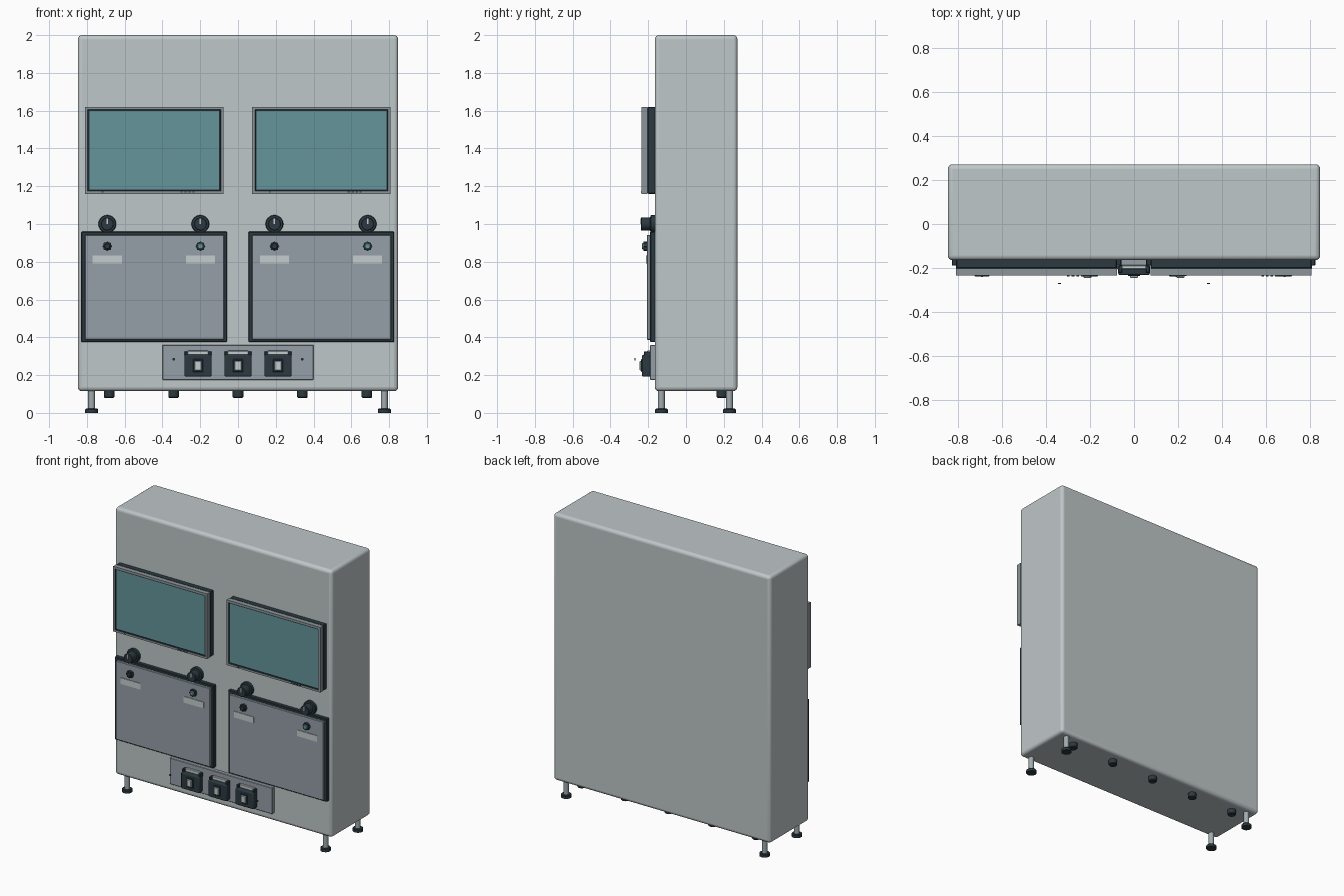
import bpy, bmesh, math
from mathutils import Matrix

if "Cube" in bpy.data.objects:
    bpy.data.objects.remove(bpy.data.objects["Cube"])


def colour(name, r, g, b):
    m = bpy.data.materials.new(name)
    m.diffuse_color = (r, g, b, 1)
    m.use_nodes = True
    m.node_tree.nodes["Principled BSDF"].inputs["Base Color"].default_value = m.diffuse_color
    return m


BODY = colour("pale grey shell", 0.52, 0.57, 0.58)
PANEL = colour("blue grey panel", 0.30, 0.35, 0.39)
TRIM = colour("mid grey trim", 0.26, 0.30, 0.32)
DARK = colour("dark slate", 0.025, 0.042, 0.052)
GLASS = colour("teal glass", 0.13, 0.30, 0.33)
LIGHT = colour("light label", 0.56, 0.61, 0.62)
METAL = colour("steel", 0.36, 0.41, 0.43)


def finish(name, bm, mats, bevel=0, segs=1):
    bmesh.ops.recalc_face_normals(bm, faces=bm.faces[:])
    me = bpy.data.meshes.new(name)
    bm.to_mesh(me)
    bm.free()
    for m in mats:
        me.materials.append(m)
    ob = bpy.data.objects.new(name, me)
    bpy.context.collection.objects.link(ob)
    if bevel:
        mod = ob.modifiers.new("bevel", 'BEVEL')
        mod.width, mod.segments = bevel, segs
        mod.limit_method = 'ANGLE'
    if segs > 1:
        smooth(ob)
    return ob


def smooth(ob):
    bpy.ops.object.select_all(action='DESELECT')
    ob.select_set(True)
    bpy.context.view_layer.objects.active = ob
    bpy.ops.object.shade_smooth_by_angle(angle=math.radians(35))


def box(name, x0, x1, y0, y1, z0, z1, mat, bevel=0, segs=1, steps=()):
    """Box whose front face is stepped by (inset, push back, ring slot, centre slot)."""
    bm = bmesh.new()
    bmesh.ops.create_cube(bm, size=1)
    for v in bm.verts:
        v.co = ((x0 + x1) / 2 + v.co.x * (x1 - x0),
                (y0 + y1) / 2 + v.co.y * (y1 - y0),
                (z0 + z1) / 2 + v.co.z * (z1 - z0))
    bm.normal_update()
    front = min(bm.faces, key=lambda f: f.calc_center_median().y)
    for inset, push, ring, centre in steps:
        r = bmesh.ops.inset_region(bm, faces=[front], thickness=inset, use_even_offset=True)
        for f in r["faces"]:
            f.material_index = ring
        front.material_index = centre
        for v in front.verts:
            v.co.y += push
        bm.normal_update()
    mats = mat if isinstance(mat, list) else [mat]
    return finish(name, bm, mats, bevel, segs)


def lathe(name, x, y, z, axis, profile, mat, n=24, lobe=0):
    """Solid of revolution from (radius, distance) pairs, along -y or up."""
    bm = bmesh.new()
    rings = []
    for r, d in profile:
        ring = []
        for i in range(n):
            a = 2 * math.pi * i / n
            q = r * (1 - lobe * (i % 2))
            ring.append(bm.verts.new((q * math.cos(a), q * math.sin(a), d)))
        rings.append(ring)
    for a, b in zip(rings, rings[1:]):
        for i in range(n):
            bm.faces.new((a[i], a[(i + 1) % n], b[(i + 1) % n], b[i]))
    bm.faces.new(rings[0])
    bm.faces.new(rings[-1])
    rot = Matrix.Rotation(math.pi / 2, 4, 'X') if axis == 'FRONT' else Matrix()
    bm.transform(Matrix.Translation((x, y, z)) @ rot)
    ob = finish(name, bm, [mat])
    if not lobe:
        smooth(ob)
    return ob


# Cabinet shell
box("cabinet", -0.848, 0.848, -0.165, 0.272, 0.115, 2.0, BODY, 0.022, 4)

# Two displays: dark mount behind, grey bezel with recessed glass in front
for side, x0 in (("left", -0.81), ("right", 0.075)):
    x1 = x0 + 0.733
    box(side + "_display_mount", x0, x1, -0.203, -0.16, 1.16, 1.62, DARK, 0.004)
    box(side + "_display", x0, x1, -0.235, -0.203, 1.16, 1.62, [TRIM, DARK, GLASS], 0,
        steps=((0.014, 0, 0, 1), (0.003, 0.006, 1, 1), (0.006, 0, 1, 2)))
    for i in range(4):
        lx = x1 - 0.228 + i * 0.021
        box(side + "_display_button", lx, lx + 0.012, -0.239, -0.233, 1.166, 1.172, DARK)
    box(side + "_display_lamp", x0 + 0.088, x0 + 0.097, -0.238, -0.233, 1.166, 1.171, DARK)

# Two doors: dark surround carrying a raised panel
for side, x0 in (("left", -0.83), ("right", 0.055)):
    x1 = x0 + 0.772
    box(side + "_door_surround", x0, x1, -0.19, -0.16, 0.375, 0.96, DARK, 0.004)
    box(side + "_door_panel", x0 + 0.02, x1 - 0.016, -0.207, -0.188, 0.387, 0.943, PANEL, 0.003)

# Rotary knobs, buttons and labels over each door corner
for i, x in enumerate((-0.692, -0.199, 0.193, 0.686)):
    lathe("knob", x, -0.16, 1.0, 'FRONT',
          [(0.047, 0), (0.047, 0.024), (0.044, 0.028), (0.034, 0.030), (0.034, 0.076), (0.031, 0.079)], DARK, 32)
    box("knob_pointer", x - 0.004, x + 0.004, -0.242, -0.236, 1.0, 1.03, LIGHT)
    lathe("button_collar", x, -0.205, 0.882, 'FRONT', [(0.026, 0), (0.026, 0.02)], DARK, 16, 0.16)
    lathe("button_cap", x, -0.22, 0.882, 'FRONT', [(0.017, 0), (0.017, 0.010), (0.013, 0.014)],
          GLASS if i % 2 else DARK, 20)
    box("label_plate", x - 0.077, x + 0.077, -0.211, -0.205, 0.791, 0.834, LIGHT)

# Socket plate with three hinged covers
box("socket_plate", -0.4, 0.4, -0.19, -0.16, 0.175, 0.36, PANEL, 0.003)
for x in (-0.212, 0, 0.212):
    box("socket_cover", x - 0.072, x + 0.072, -0.233, -0.188, 0.192, 0.308, DARK, 0.008, 3)
    for s in (-1, 1):
        box("cover_ear", *sorted((x + s * 0.055, x + s * 0.072)), -0.222, -0.188, 0.295, 0.326, DARK, 0.003)
    box("cover_hinge", x - 0.056, x + 0.056, -0.206, -0.188, 0.295, 0.329, LIGHT, 0.003)
    box("cover_latch_surround", x - 0.027, x + 0.027, -0.238, -0.230, 0.216, 0.284, DARK, 0.003)
    box("cover_latch", x - 0.018, x + 0.018, -0.246, -0.235, 0.225, 0.275, LIGHT, 0.003)
for x in (-0.34, 0.34):
    lathe("plate_screw", x, -0.268, 0.284, 'FRONT', [(0.007, 0), (0.007, 0.005)], DARK, 12)

# Levelling feet
for x in (-0.775, 0.775):
    for y in (-0.13, 0.23):
        lathe("foot_post", x, y, 0, 'UP', [(0.018, 0.015), (0.018, 0.125)], METAL, 20)
        lathe("foot_pad", x, y, 0, 'UP', [(0.034, 0), (0.034, 0.018), (0.030, 0.022)], DARK, 24)

# Row of bumpers under the rear edge
for i in range(-2, 3):
    lathe("bumper", i * 0.341, 0.19, 0, 'UP', [(0.024, 0.08), (0.028, 0.084), (0.028, 0.12)], DARK, 20)
